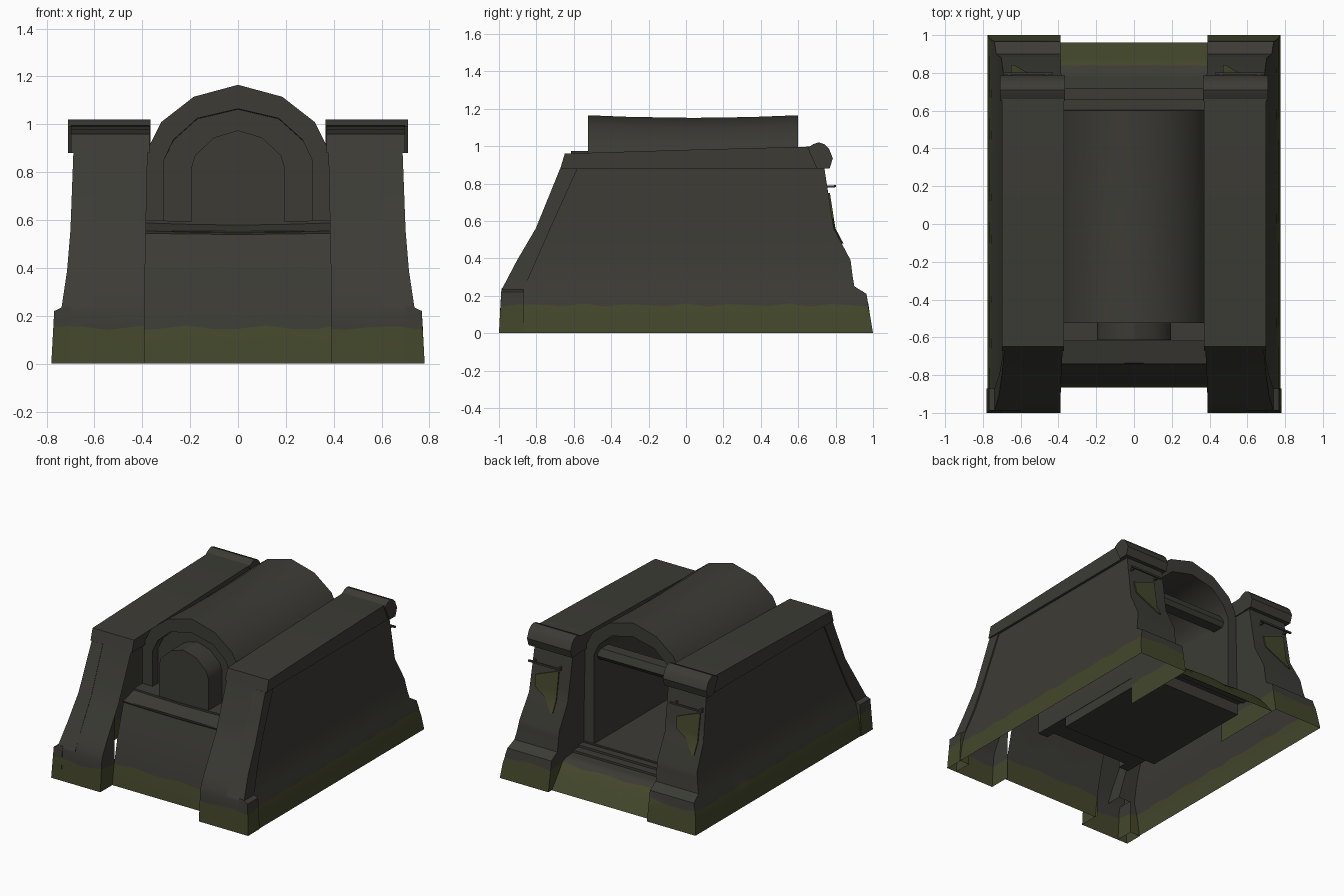
import bpy, bmesh, math

if "Cube" in bpy.data.objects:
    bpy.data.objects.remove(bpy.data.objects["Cube"])


def material(name, rgb):
    m = bpy.data.materials.new(name)
    m.diffuse_color = (*rgb, 1)
    m.use_nodes = True
    m.node_tree.nodes["Principled BSDF"].inputs["Base Color"].default_value = m.diffuse_color
    return m


STONE = material("dark_stone", (0.045, 0.044, 0.036))
MOSS = material("moss_green", (0.057, 0.063, 0.024))
MOSS_Z = 0.15


def finish(name, bm, mats):
    me = bpy.data.meshes.new(name)
    bm.to_mesh(me)
    bm.free()
    for m in mats:
        me.materials.append(m)
    ob = bpy.data.objects.new(name, me)
    bpy.context.collection.objects.link(ob)
    bpy.ops.object.select_all(action='DESELECT')
    ob.select_set(True)
    bpy.context.view_layer.objects.active = ob
    bpy.ops.object.shade_smooth_by_angle(angle=math.radians(32))
    return ob


def cut(bm, co, no):
    bmesh.ops.bisect_plane(bm, geom=bm.verts[:] + bm.edges[:] + bm.faces[:],
                           dist=1e-5, plane_co=co, plane_no=no)


def add_moss(bm):
    """Cut a wavy line near the ground and colour everything under it."""
    cut(bm, (0, 0, MOSS_Z), (0, 0, 1))
    for i in range(-8, 9):
        cut(bm, (i * 0.11 + 0.005, 0, 0), (1, 0, 0))
        cut(bm, (0, i * 0.11 + 0.005, 0), (0, 1, 0))
    for f in bm.faces:
        f.material_index = int(f.calc_center_median().z < MOSS_Z)
    for v in bm.verts:
        if abs(v.co.z - MOSS_Z) < 1e-4:
            v.co.z += 0.009 * math.sin(v.co.x * 19 + v.co.y * 23)


def loft(name, rings, closed=True, caps=(True, True), moss=False, mat=STONE, hollow=None):
    """Skin a surface through a list of rings of 3D points."""
    bm = bmesh.new()
    vs = [[bm.verts.new(p) for p in r] for r in rings]
    n = len(rings[0])
    for a, b in zip(vs, vs[1:]):
        for i in range(n if closed else n - 1):
            j = (i + 1) % n
            bm.faces.new((a[i], a[j], b[j], b[i]))
    if caps[0]:
        bm.faces.new(vs[0])
    if caps[1]:
        bm.faces.new(vs[-1])
    bmesh.ops.recalc_face_normals(bm, faces=bm.faces)
    if moss:
        add_moss(bm)
    if hollow:
        # remove the hidden inner skin between two y stations
        for y in hollow:
            cut(bm, (0, y, 0), (0, 1, 0))
        gone = [f for f in bm.faces if abs(f.normal.x) > 0.9
                and abs(f.calc_center_median().x) < 0.45
                and hollow[0] < f.calc_center_median().y < hollow[1]]
        bmesh.ops.delete(bm, geom=gone, context='FACES')
    return finish(name, bm, (mat, MOSS))


def stack(name, levels, side=1, **kw):
    """Loft rectangles given as (z, x0, x1, y0, y1), bottom left open."""
    rings = [[(side * x0, y0, z), (side * x1, y0, z), (side * x1, y1, z), (side * x0, y1, z)]
             for z, x0, x1, y0, y1 in levels]
    return loft(name, rings, caps=(False, True), **kw)


def across(name, prof, x0, x1, **kw):
    """Extrude a (y, z) profile along x."""
    return loft(name, [[(x, y, z) for y, z in prof] for x in (x0, x1)], **kw)


def along(name, prof, ys, sag=0.0, **kw):
    """Extrude an (x, z) profile along y, sagging near the middle."""
    mid, half = (ys[0] + ys[-1]) / 2, (ys[-1] - ys[0]) / 2
    rings = [[(x, y, z - sag * (1 - ((y - mid) / half) ** 2) * (z > 0.9)) for x, z in prof]
             for y in ys]
    return loft(name, rings, **kw)


def arch(half, z0):
    """Turn the right half of an arch into the whole outline."""
    r = [(half[0][0], z0)] + half
    return r + [(-x, z) for x, z in reversed(r) if x > 0]


def box(name, x0, x1, y0, y1, z0, z1, mat=STONE):
    return across(name, [(y0, z0), (y1, z0), (y1, z1), (y0, z1)], x0, x1, mat=mat)


# Side walls with their sloping ends, buttresses and caps
for s, tag in ((1, "right"), (-1, "left")):
    stack("side_wall_" + tag, [
        (0.00, 0.39, 0.775, -1.00, 1.00),
        (0.10, 0.39, 0.764, -0.993, 0.983),
        (0.16, 0.39, 0.752, -0.989, 0.973),
        (0.21, 0.39, 0.739, -0.986, 0.965),
        (0.25, 0.39, 0.729, -0.975, 0.90),
        (0.31, 0.389, 0.716, -0.945, 0.89),
        (0.39, 0.388, 0.703, -0.90, 0.88),
        (0.56, 0.385, 0.690, -0.80, 0.79),
        (0.88, 0.378, 0.680, -0.67, 0.74),
        (0.95, 0.375, 0.678, -0.65, 0.73)], s, moss=True, hollow=(-0.84, 0.44))
    stack("corner_plinth_" + tag, [
        (0.00, 0.70, 0.78, -1.00, -0.87),
        (0.22, 0.70, 0.768, -0.988, -0.87),
        (0.24, 0.70, 0.725, -0.985, -0.87)], s, moss=True)
    stack("front_buttress_" + tag, [
        (0.23, 0.60, 0.738, -0.987, -0.87),
        (0.39, 0.60, 0.714, -0.903, -0.80),
        (0.56, 0.60, 0.700, -0.803, -0.725),
        (0.88, 0.60, 0.688, -0.673, -0.58)], s)
    across("wall_cap_" + tag, [(-0.672, 0.88), (-0.648, 0.96), (0, 0.98), (0.66, 0.997),
                               (0.74, 0.99), (0.74, 0.88)], s * 0.37, s * 0.698)
    across("cap_roll_" + tag, [(0.70, 0.88), (0.65, 0.99), (0.68, 1.01), (0.71, 1.02),
                               (0.74, 1.01), (0.765, 0.985), (0.785, 0.935), (0.768, 0.88)],
           s * 0.365, s * 0.71)
    # Hanging bar with brackets and a torn cloth on the rear face
    mid = s * 0.56
    box("cloth_bar_" + tag, mid - 0.13, mid + 0.13, 0.79, 0.802, 0.78, 0.792)
    for d in (-0.1, 0.1):
        box("bar_bracket_" + tag, mid + d - 0.006, mid + d + 0.006, 0.74, 0.797, 0.778, 0.79)

    def on_wall(z):
        return 0.79 - (z - 0.56) * 0.156 if z > 0.56 else 0.79 + (0.56 - z) * 0.53

    # strips of (z, left edge, right edge), following the bend of the wall
    rows = [(0.75, -0.09, -0.07), (0.69, -0.09, 0.09), (0.61, -0.09, 0.08),
            (0.56, -0.09, 0.0), (0.48, -0.09, -0.075)]
    loft("torn_cloth_" + tag, [[(mid + a, on_wall(z), z), (mid + b, on_wall(z), z),
                                (mid + b, on_wall(z) + 0.009, z), (mid + a, on_wall(z) + 0.009, z)]
                               for z, a, b in rows], mat=MOSS)

# Sloping front panel and its ledge
across("front_panel", [(-0.865, 0), (-0.845, 0.15), (-0.80, 0.35), (-0.735, 0.555)],
       -0.39, 0.39, closed=False, caps=(False, False), moss=True)
loft("front_ledge", [[(x, y, z - d) for y, z in
                      ((-0.735, 0.535), (-0.742, 0.555), (-0.62, 0.588), (-0.62, 0.60),
                       (-0.45, 0.60), (-0.45, 0.535))]
                     for x, d in ((-0.39, 0), (-0.2, 0.006), (0, 0.009), (0.2, 0.006), (0.39, 0))])

# Barrel vault shell
outer = arch([(0.388, 0.87), (0.376, 0.90), (0.32, 1.01), (0.185, 1.115), (0, 1.165)], 0.20)
inner = arch([(0.31, 0.82), (0.31, 0.85), (0.27, 0.935), (0.17, 1.025), (0, 1.065)], 0.20)
along("barrel_vault", outer + inner[::-1], (-0.525, -0.3, 0.04, 0.35, 0.6), sag=0.014)

# Recessed front wall and blind doorway
along("recess_wall", arch([(0.315, 0.85), (0.275, 0.938), (0.172, 1.03), (0, 1.07)], 0.20),
      (-0.46, -0.25))
along("blind_door", arch([(0.195, 0.82), (0.18, 0.87), (0.10, 0.945), (0, 0.975)], 0.59),
      (-0.615, -0.45))

# Chamber floor, lintel and rear entrance steps
box("chamber_floor", -0.385, 0.385, -0.25, 0.61, 0.13, 0.215)
across("lintel", [(0.46, 0.80), (0.54, 0.80), (0.56, 0.83), (0.54, 0.88), (0.46, 0.88)], -0.315, 0.315)
across("entrance_steps", [(0.962, 0), (0.84, 0.15), (0.80, 0.175), (0.72, 0.18), (0.72, 0.195),
                          (0.66, 0.195), (0.66, 0.21), (0.61, 0.21), (0.60, 0.218)],
       -0.39, 0.39, closed=False, caps=(False, False), moss=True)
